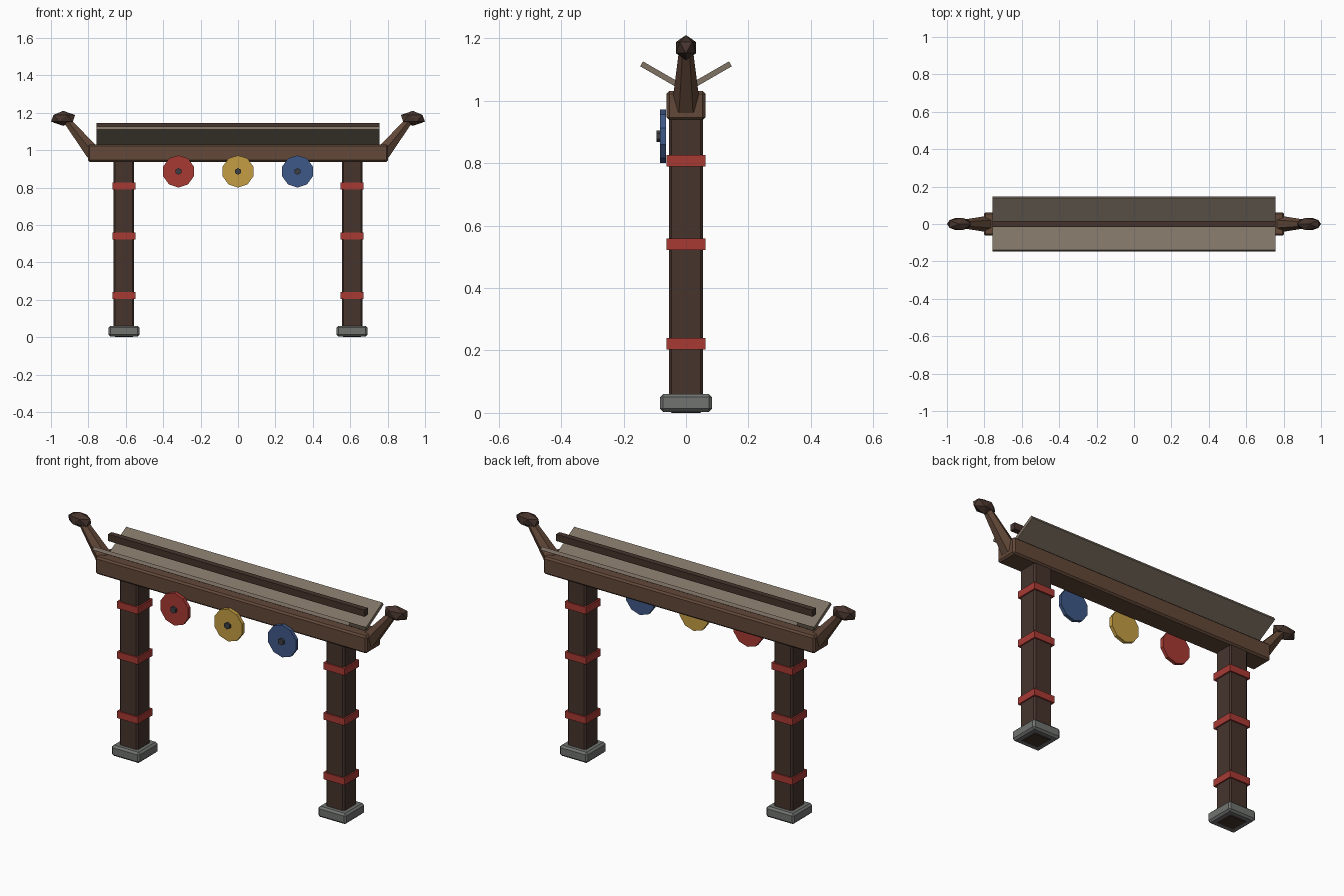
import bpy, bmesh, math
from mathutils import Matrix, Vector

if "Cube" in bpy.data.objects:
    bpy.data.objects.remove(bpy.data.objects["Cube"])


def mat(name, r, g, b):
    m = bpy.data.materials.new(name)
    m.diffuse_color = [((c / 255 + 0.055) / 1.055) ** 2.4 for c in (r, g, b)] + [1]
    m.use_nodes = True
    m.node_tree.nodes["Principled BSDF"].inputs["Base Color"].default_value = m.diffuse_color
    return m


DARK = mat("dark_wood", 70, 52, 44)
WOOD = mat("beam_wood", 98, 72, 56)
STONE = mat("stone", 112, 115, 112)
RED = mat("red", 168, 58, 52)
GOLD = mat("gold", 196, 158, 66)
BLUE = mat("blue", 62, 88, 135)
IRON = mat("iron", 60, 62, 66)
SLAT = mat("roof_slat", 126, 114, 100)


def finish(name, bm, material, bevel=0):
    me = bpy.data.meshes.new(name)
    bm.to_mesh(me)
    bm.free()
    ob = bpy.data.objects.new(name, me)
    bpy.context.collection.objects.link(ob)
    me.materials.append(material)
    if bevel:
        mod = ob.modifiers.new("bevel", 'BEVEL')
        mod.width = bevel
        mod.segments = 1
    return ob


def box(name, centre, size, material, bevel=0, tilt=0):
    bm = bmesh.new()
    m = (Matrix.Translation(centre) @ Matrix.Rotation(tilt, 4, 'X')
         @ Matrix.Diagonal((*size, 1)))
    bmesh.ops.create_cube(bm, size=1, matrix=m)
    return finish(name, bm, material, bevel)


def cone(name, a, b, r1, r2, sides, material):
    a, b = Vector(a), Vector(b)
    d = b - a
    # keep a corner of the section in the y (or z) direction
    rot = (Matrix.Rotation(math.pi / 2, 4, 'X') if abs(d.y) > 1e-6
           else Matrix.Rotation(math.atan2(d.x, d.z), 4, 'Y'))
    bm = bmesh.new()
    bmesh.ops.create_cone(bm, cap_ends=True, segments=sides, radius1=r1, radius2=r2,
                          depth=d.length, matrix=Matrix.Translation((a + b) / 2) @ rot)
    return finish(name, bm, material)


for side, s in (("left", -1), ("right", 1)):
    # Post with stone foot and painted bands
    x = 0.61 * s
    box(f"{side}_post", (x, 0, 0.475), (0.109, 0.109, 0.95), DARK, 0.008)
    box(f"{side}_foot", (x, 0, 0.032), (0.166, 0.166, 0.057), STONE, 0.01)
    for i, z in enumerate((0.222, 0.54, 0.808)):
        box(f"{side}_band_{i + 1}", (x, 0, z), (0.124, 0.124, 0.037), RED)

    # Upswept beam end with carved head
    cone(f"{side}_beam_horn", (0.775 * s, 0, 0.985), (0.92 * s, 0, 1.165),
         0.045, 0.022, 6, WOOD)
    bm = bmesh.new()
    # icosphere's long corner points to -x, so flip it for the right side
    m = (Matrix.Translation((0.935 * s, 0, 1.17)) @ Matrix.Rotation(math.pi if s > 0 else 0, 4, 'Z')
         @ Matrix.Diagonal((0.072, 0.038, 0.04, 1)))
    bmesh.ops.create_icosphere(bm, subdivisions=1, radius=1, matrix=m)
    finish(f"{side}_horn_head", bm, DARK)

# Cross beam
box("cross_beam", (0, 0, 0.984), (1.604, 0.125, 0.093), WOOD, 0.009)

# Tilted roof panels and ridge bar
for name, s in (("front", -1), ("back", 1)):
    box(f"{name}_roof_panel", (0, 0.073 * s, 1.078), (1.514, 0.16, 0.018), SLAT,
        tilt=math.radians(30) * s)
box("ridge_bar", (0, 0, 1.126), (1.514, 0.03, 0.036), DARK)

# Hanging shields with hubs
for name, x, material in (("red", -0.318, RED), ("gold", 0, GOLD), ("blue", 0.318, BLUE)):
    cone(f"{name}_shield", (x, -0.064, 0.886), (x, -0.083, 0.886), 0.086, 0.086, 10, material)
    cone(f"{name}_shield_hub", (x, -0.08, 0.886), (x, -0.095, 0.886), 0.018, 0.018, 6, IRON)
